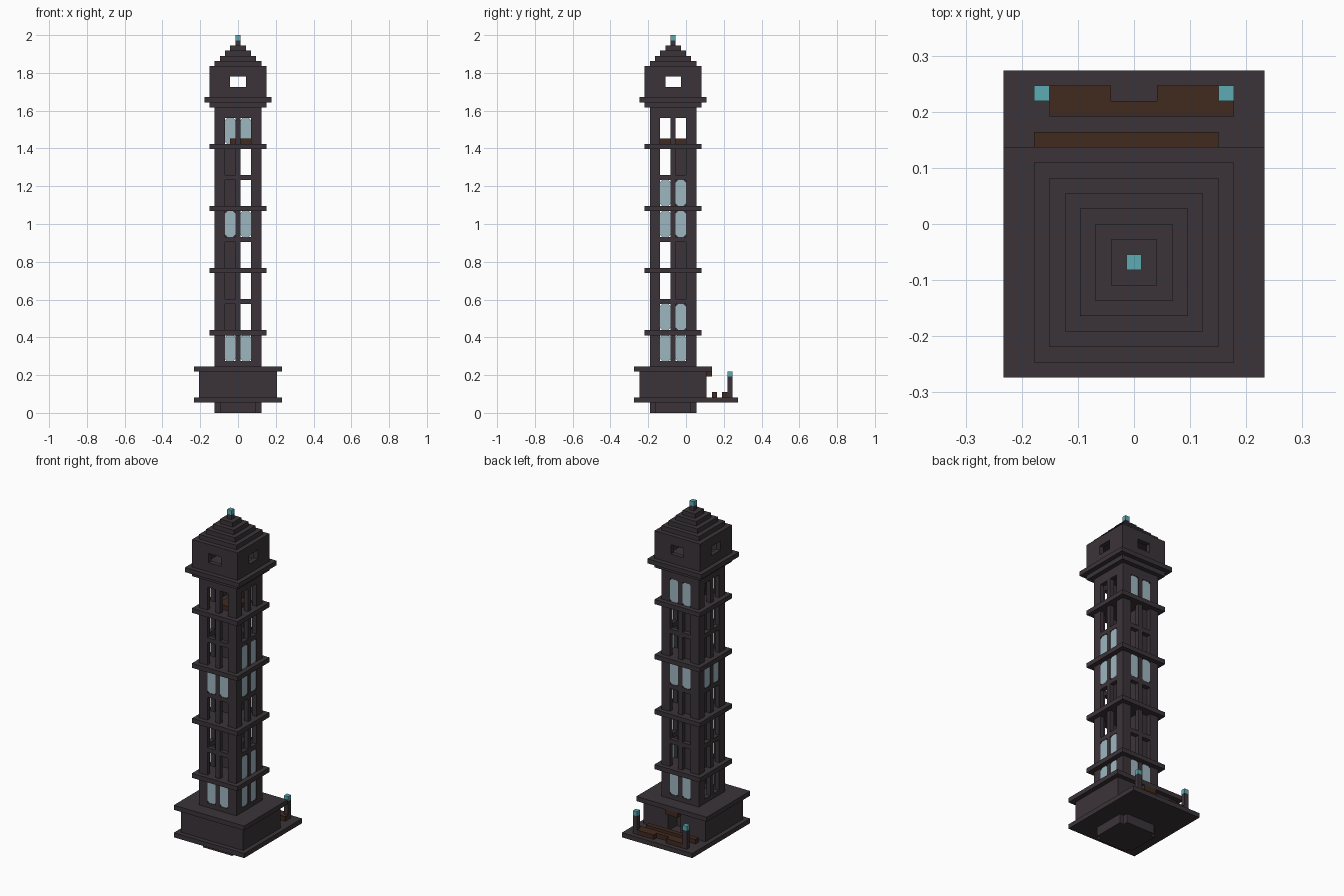
import bpy
import bmesh
from math import pi
from mathutils import Matrix, Vector

cube = bpy.data.objects.get("Cube")
if cube:
    bpy.data.objects.remove(cube, do_unlink=True)

U = 2 / 73          # one block
CY = -2.5           # tower axis, in blocks


def material(name, rgb):
    m = bpy.data.materials.new(name)
    m.diffuse_color = (*rgb, 1)
    m.use_nodes = True
    bsdf = m.node_tree.nodes["Principled BSDF"]
    bsdf.inputs["Base Color"].default_value = (*rgb, 1)
    bsdf.inputs["Roughness"].default_value = 0.9
    return m


STONE = material("dark_stone", (0.044, 0.034, 0.041))
WOOD = material("brown_wood", (0.052, 0.024, 0.014))
LAMP = material("teal_lamp", (0.11, 0.41, 0.45))
GLASS = material("pale_glass", (0.34, 0.47, 0.53))


class Part:
    """Collects block-unit solids into one object."""

    def __init__(self, name, mat):
        self.name, self.mat, self.bm = name, mat, bmesh.new()

    def box(self, x, y, z, turn=None):
        size = Vector((x[1] - x[0], y[1] - y[0], z[1] - z[0]))
        mid = Vector((x[0] + x[1], y[0] + y[1], z[0] + z[1])) / 2
        mat = Matrix.Translation(mid) @ Matrix.Diagonal((*size, 1))
        bmesh.ops.create_cube(self.bm, size=1, matrix=(turn or Matrix()) @ mat)

    def slab(self, half, z0, z1):
        self.box((-half, half), (CY - half, CY + half), (z0, z1))

    def pane(self, x0, z0, w, h, y, turn):
        # upright pane with clipped corners
        c = 0.4
        outline = [(c, 0), (w - c, 0), (w, c), (w, h - c),
                   (w - c, h), (c, h), (0, h - c), (0, c)]
        vs = [self.bm.verts.new(turn @ Vector((x0 + a, y, z0 + b))) for a, b in outline]
        face = self.bm.faces.new(vs)
        ext = bmesh.ops.extrude_face_region(self.bm, geom=[face])["geom"]
        push = turn.to_3x3() @ Vector((0, 0.25, 0))
        moved = [g for g in ext if isinstance(g, bmesh.types.BMVert)]
        bmesh.ops.translate(self.bm, verts=moved, vec=push)

    def done(self):
        bmesh.ops.recalc_face_normals(self.bm, faces=self.bm.faces)
        bmesh.ops.scale(self.bm, vec=(U, U, U), verts=self.bm.verts)
        me = bpy.data.meshes.new(self.name)
        self.bm.to_mesh(me)
        self.bm.free()
        me.materials.append(self.mat)
        bpy.context.collection.objects.link(bpy.data.objects.new(self.name, me))


def side(k):
    # quarter turns about the axis: front, +x, back, -x
    return Matrix.Translation((0, CY, 0)) @ Matrix.Rotation(k * pi / 2, 4, "Z")


# Foundation with notched corners
foundation = Part("foundation", STONE)
foundation.box((-4.5, 4.5), (CY - 3.5, CY + 3.5), (0, 2))
foundation.box((-3.5, 3.5), (CY - 4.5, CY + 4.5), (0, 2))
foundation.done()

# Base with back doorway, between two overhanging plates
terrace = Part("terrace_plate", STONE)
terrace.box((-8.5, 8.5), (-10, 10), (2, 3))
terrace.done()
base = Part("base_block", STONE)
base.box((-7.5, 7.5), (-9, 1), (3, 8))
for x in ((-7.5, -1.5), (1.5, 7.5)):
    base.box(x, (1, 4), (3, 8))
base.box((-1.5, 1.5), (1, 4), (7, 8))
base.done()
plate = Part("base_cornice", STONE)
plate.box((-8.5, 8.5), (-10, 5), (8, 9))
plate.done()
canopy = Part("door_canopy", WOOD)
canopy.box((-1.5, 1.5), (4, 5), (7, 8))
canopy.done()

# Porch boards and lamp posts
boards = Part("porch_boards", WOOD)
boards.box((-6.5, 5.5), (5, 6), (3, 4))
boards.box((-5.5, 6.5), (7, 8), (3, 4))
for x in ((-5.5, -1.5), (1.5, 5.5)):
    boards.box(x, (8, 9), (3, 4))
boards.done()
posts, lamps = Part("lamp_posts", STONE), Part("lamps", LAMP)
for x in (-6, 6):
    posts.box((x - .5, x + .5), (8, 9), (3, 7))
    lamps.box((x - .5, x + .5), (8, 9), (7, 8))
posts.done()
lamps.done()

# Shaft walls, windows and head walls, repeated on four sides
SILLS = range(10, 53, 6)
GLAZED = [(10, 34), (10, 16, 34, 40), (10, 34, 52), (34,)]
shaft = Part("shaft_walls", STONE)
glass = Part("window_panes", GLASS)
head = Part("head_walls", STONE)
for k in range(4):
    t = side(k)
    wall = (-4.5, -3.5)
    for x in ((-4.5, -2.5), (-.5, .5), (2.5, 3.5)):
        shaft.box(x, wall, (9, 59), t)
    for x in ((-2.5, -.5), (.5, 2.5)):
        for z in ((9, 10), (21, 22), (33, 34), (45, 46), (57, 59)):
            shaft.box(x, wall, z, t)
        for z in SILLS:
            if z in GLAZED[k]:
                glass.pane(x[0], z, 2, 5, -4.4, t)
    wall = (-5.5, -4.5)
    for x in ((-5.5, -1.5), (1.5, 4.5)):
        head.box(x, wall, (61, 67), t)
    for z in ((61, 63), (65, 67)):
        head.box((-1.5, 1.5), wall, z, t)
shaft.done()
glass.done()
head.done()

# Inner core and top room furniture
core = Part("stair_core", STONE)
core.box((-3.5, -.5), (-2, 1), (16, 51))
core.done()
bench = Part("top_room_bench", WOOD)
bench.box((-1.5, 2.5), (-5, 0), (52, 53))
bench.done()

# Floor bands and cornice
bands = Part("floor_bands", STONE)
for z in (15, 27, 39, 51):
    bands.slab(5.5, z, z + 1)
bands.slab(5.5, 59, 60)
bands.slab(6.5, 60, 61)
bands.done()

# Stepped roof and finial
roof = Part("stepped_roof", STONE)
for i in range(5):
    roof.slab(4.5 - i, 67 + i, 68 + i)
roof.slab(5.4, 66.5, 66.99)
roof.done()
finial = Part("finial_lamp", LAMP)
finial.slab(.5, 72, 73)
finial.done()
